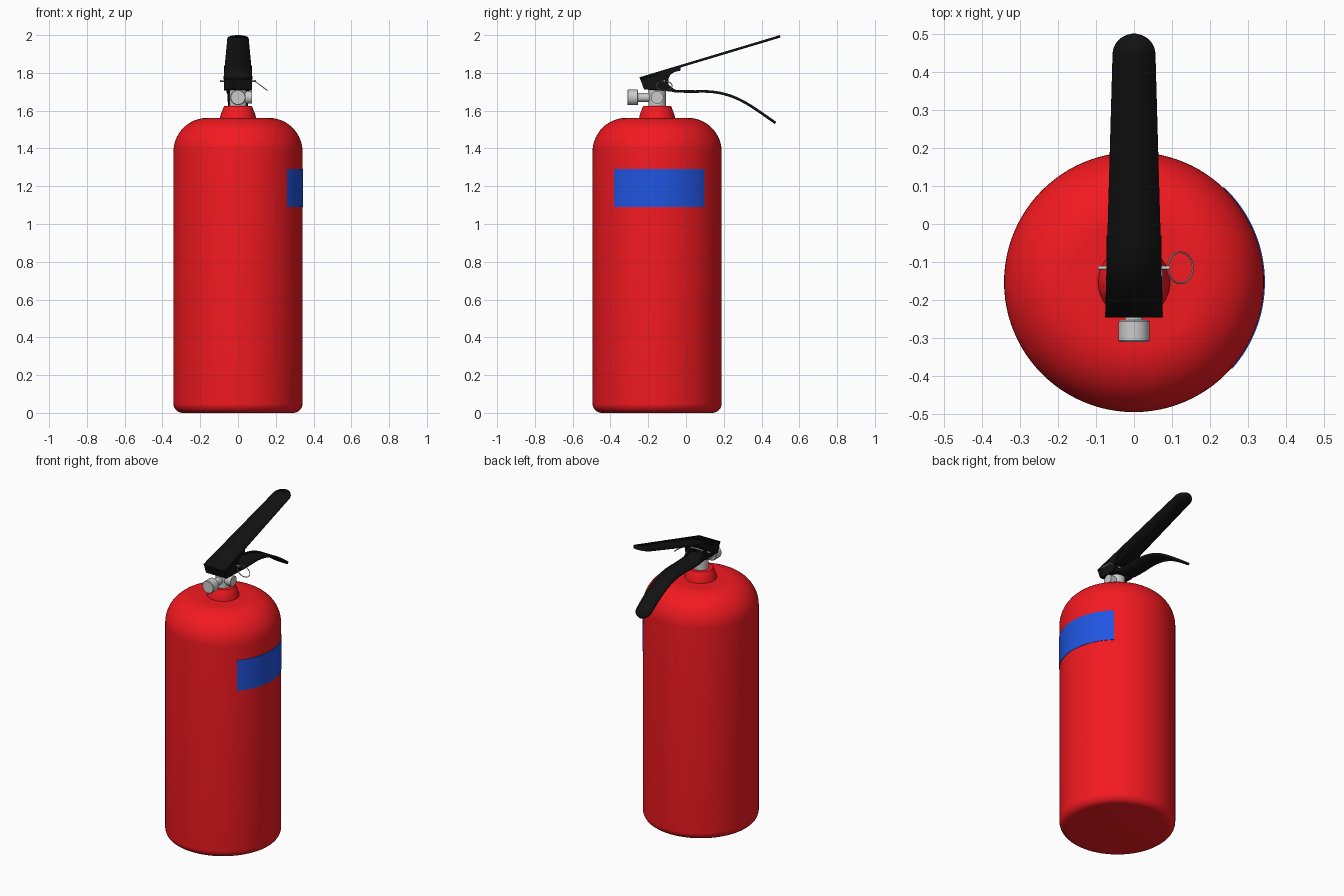
import bpy, bmesh, math
from mathutils import Vector, Matrix
from mathutils.geometry import interpolate_bezier

if "Cube" in bpy.data.objects:
    bpy.data.objects.remove(bpy.data.objects["Cube"])

AXIS = -0.153   # y of the tank axis


def material(name, rgb):
    m = bpy.data.materials.new(name)
    m.diffuse_color = (*rgb, 1)
    m.use_nodes = True
    m.node_tree.nodes["Principled BSDF"].inputs["Base Color"].default_value = m.diffuse_color
    return m


RED = material("red", (0.9, 0.01, 0.015))
BLUE = material("blue", (0.015, 0.09, 0.75))
BLACK = material("black", (0.006, 0.006, 0.006))


def finish(name, bm, mat=None, matrix=None, angle=30):
    bmesh.ops.remove_doubles(bm, verts=bm.verts, dist=1e-5)
    bmesh.ops.recalc_face_normals(bm, faces=bm.faces)
    me = bpy.data.meshes.new(name)
    bm.to_mesh(me)
    bm.free()
    ob = bpy.data.objects.new(name, me)
    bpy.context.collection.objects.link(ob)
    if matrix:
        me.transform(matrix)
    if mat:
        me.materials.append(mat)
    bpy.ops.object.select_all(action='DESELECT')
    ob.select_set(True)
    bpy.context.view_layer.objects.active = ob
    bpy.ops.object.shade_smooth_by_angle(angle=math.radians(angle))
    return ob


def lathe(name, profile, matrix, mat=None, n=64, a0=0, a1=360):
    """Turn (radius, height) points about local z."""
    bm = bmesh.new()
    rings = []
    for i in range(n + 1):
        a = math.radians(a0 + (a1 - a0) * i / n)
        rings.append([bm.verts.new((r * math.cos(a), r * math.sin(a), h)) for r, h in profile])
    for p, q in zip(rings, rings[1:]):
        for j in range(len(profile) - 1):
            bm.faces.new((p[j], q[j], q[j + 1], p[j + 1]))
    bmesh.ops.remove_doubles(bm, verts=bm.verts, dist=1e-5)
    return finish(name, bm, mat, matrix)


def arc(cx, cz, r, a0, a1, n):
    return [(cx + r * math.cos(math.radians(a0 + (a1 - a0) * i / n)),
             cz + r * math.sin(math.radians(a0 + (a1 - a0) * i / n))) for i in range(n + 1)]


def strip(name, path, w0, w1, thick):
    """Tapered plate along a (y, z) path, with a rounded tip."""
    pts = [Vector(p) for p in path]
    dist = [0]
    for p, q in zip(pts, pts[1:]):
        dist.append(dist[-1] + (q - p).length)
    total = dist[-1]
    bm = bmesh.new()
    rows = []
    for p, s in zip(pts, dist):
        w = w0 + (w1 - w0) * s / total
        d = total - s
        if d < w1:
            w = max(0.006, w * math.sqrt(max(0, 1 - (1 - d / w1) ** 2)))
        rows.append([bm.verts.new((x, p.x, p.y)) for x in (-w, w)])
    for p, q in zip(rows, rows[1:]):
        bm.faces.new((p[0], p[1], q[1], q[0]))
    ob = finish(name, bm, BLACK)
    mod = ob.modifiers.new("thickness", 'SOLIDIFY')
    mod.thickness = thick
    mod.offset = -1 if ob.data.polygons[0].normal.z > 0 else 1
    return ob


def side_plate(name, outline, x_in, x_out):
    """Upright plate from a (y, z) outline between two x values."""
    bm = bmesh.new()
    f = bm.faces.new([bm.verts.new((x_in, y, z)) for y, z in outline])
    g = bmesh.ops.extrude_face_region(bm, geom=[f])["geom"]
    bmesh.ops.translate(bm, vec=(x_out - x_in, 0, 0),
                        verts=[v for v in g if isinstance(v, bmesh.types.BMVert)])
    return finish(name, bm, BLACK)


at_axis = Matrix.Translation((0, AXIS, 0))

# Tank, neck and label
lathe("tank", [(0, 0)] + arc(0.292, 0.05, 0.05, -90, 0, 8)
      + arc(0.162, 1.382, 0.18, 0, 90, 16) + [(0, 1.562)], at_axis, RED, 96)
lathe("neck", [(0.096, 1.555), (0.093, 1.575), (0.076, 1.62), (0.072, 1.625), (0, 1.625)],
      at_axis, RED)
lathe("label", [(0.341, 1.09), (0.3445, 1.09), (0.3445, 1.29), (0.341, 1.29)],
      at_axis, BLUE, 40, -41.4, 46.5)

# Valve body with front and side outlets
lathe("valve_body", [(0, 1.61), (0.046, 1.61), (0.046, 1.71), (0, 1.71)], at_axis, None, 40)
centre = Matrix.Translation((0, AXIS, 1.67))
lathe("front_outlet", [(0, 0), (0.024, 0), (0.024, 0.1), (0.037, 0.1), (0.041, 0.104),
                       (0.041, 0.154), (0.037, 0.158), (0, 0.158)],
      centre @ Matrix.Rotation(math.radians(90), 4, 'X'), None, 40)
lathe("side_outlet", [(0, 0), (0.033, 0), (0.033, 0.075), (0, 0.075)],
      centre @ Matrix.Rotation(math.radians(90), 4, 'Y'), None, 40)

# Squeeze lever: straight plate, finely sampled near the tip
a, b = Vector((-0.246, 1.777)), Vector((0.497, 2.0))
length = (b - a).length
steps = [0, 0.2, 0.5, 0.69] + [length - 0.055 * (1 - math.sin(math.radians(9 * i))) for i in range(11)]
strip("squeeze_lever", [a.lerp(b, s / length) for s in steps], 0.076, 0.055, 0.013)

# Carrying handle: level, then drooping
curve = interpolate_bezier(Vector((0.05, 1.708, 0)), Vector((0.25, 1.72, 0)),
                           Vector((0.34, 1.635, 0)), Vector((0.478, 1.541, 0)), 60)
root = [(-0.2, 1.724), (-0.12, 1.722), (-0.09, 1.718), (-0.06, 1.711), (-0.02, 1.709)]
strip("carry_handle", root + [(p.x, p.y) for p in curve], 0.064, 0.05, 0.014)

# Lever head: folded side cheeks and closed front
cheek = [(-0.244, 1.775), (-0.22, 1.713), (-0.105, 1.708), (-0.093, 1.735),
         (-0.093, 1.77), (-0.083, 1.79), (-0.06, 1.805), (-0.03, 1.812), (-0.03, 1.838)]
root_ear = [(-0.2, 1.71), (-0.2, 1.765), (-0.11, 1.765), (-0.09, 1.735), (-0.06, 1.712), (-0.06, 1.7)]
for side, s in (("left", -1), ("right", 1)):
    side_plate(side + "_lever_cheek", cheek, s * 0.06, s * 0.073)
    side_plate(side + "_handle_ear", root_ear, s * 0.048, s * 0.06)
side_plate("lever_front", [(-0.246, 1.777), (-0.222, 1.712), (-0.208, 1.712), (-0.232, 1.781)],
           -0.075, 0.075)

# Safety pin with tilted pull ring
PIN_Y, PIN_Z = -0.115, 1.758
lathe("safety_pin", [(0, -0.095), (0.005, -0.095), (0.005, 0.095), (0, 0.095)],
      Matrix.Translation((0, PIN_Y, PIN_Z)) @ Matrix.Rotation(math.radians(90), 4, 'Y'), None, 16)
lathe("pull_ring", arc(0.041, 0, 0.0025, 0, 360, 8),
      Matrix.Translation((0.122, PIN_Y, 1.732)) @ Matrix.Rotation(math.radians(37), 4, 'Y'), None, 40)
